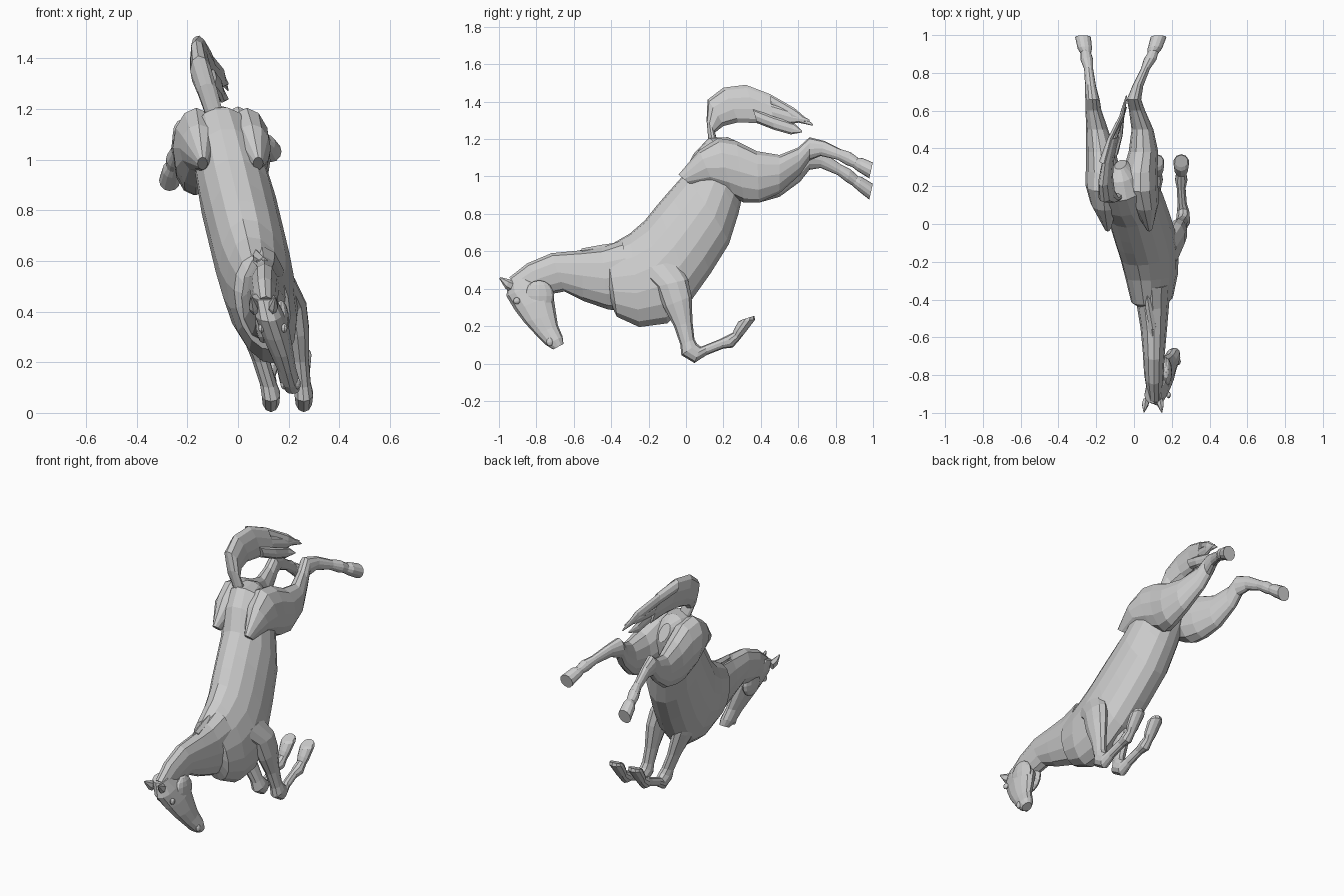
import bpy, bmesh, math
from mathutils import Vector


def loft(name, sections, sides=12, roll=0.0):
    """Skin rings; section = (y, z of one edge, y, z of opposite edge, half width, centre x)."""
    bm = bmesh.new()
    rings = []
    side = Vector((math.cos(roll), 0, math.sin(roll)))
    for y1, z1, y2, z2, hw, x in sections:
        c = Vector((x, (y1 + y2) / 2, (z1 + z2) / 2))
        up = Vector((-math.tan(roll) * (z1 - c.z), y1 - c.y, z1 - c.z))
        angles = [2 * math.pi * i / sides for i in range(sides)]
        rings.append([bm.verts.new(c + up * math.cos(a) + side * hw * math.sin(a)) for a in angles])
    for a, b in zip(rings, rings[1:]):
        for i in range(sides):
            j = (i + 1) % sides
            bm.faces.new((a[i], a[j], b[j], b[i]))
    bm.faces.new(rings[0])
    bm.faces.new(rings[-1])
    bmesh.ops.recalc_face_normals(bm, faces=bm.faces)
    me = bpy.data.meshes.new(name)
    bm.to_mesh(me)
    bm.free()
    ob = bpy.data.objects.new(name, me)
    bpy.context.collection.objects.link(ob)
    return ob


# Trunk, leaning sideways as it rises
body = [(-.45, .53, -.425, .37, .06), (-.43, .62, -.37, .25, .105),
        (-.30, .695, -.25, .195, .13), (-.22, .765, -.10, .215, .145),
        (-.16, .84, .03, .34, .15), (-.10, .91, .13, .48, .15),
        (-.02, 1.0, .23, .64, .15), (.04, 1.12, .28, .80, .14),
        (.12, 1.205, .31, .93, .125), (.22, 1.21, .33, 1.0, .085),
        (.29, 1.18, .34, 1.08, .03)]
loft("trunk", [s + (.2 - .24 * (s[1] + s[3]) / 2,) for s in body], 16, math.radians(13))

# Neck, withers mane and low crest
loft("neck", [(-.34, .66, -.28, .27, .10, .095), (-.45, .62, -.42, .29, .085, .10),
              (-.56, .605, -.55, .335, .07, .105), (-.72, .59, -.65, .385, .058, .105),
              (-.85, .535, -.73, .37, .052, .105), (-.945, .46, -.82, .35, .042, .11)])
for i, (y, z, x) in enumerate([(-.40, .63, .06), (-.52, .60, .075)]):
    loft(f"mane_lock_{i}", [(y - .16, z - .015, y - .15, z - .06, .02, x + .04),
                            (y - .05, z + .005, y - .04, z - .06, .022, x + .02),
                            (y + .09, z + .025, y + .09, z + .015, .006, x)], 6)

# Head turned a little to the side
loft("head", [(-.95, .445, -.86, .475, .045, .10), (-.96, .36, -.78, .435, .058, .12),
              (-.915, .285, -.71, .37, .058, .145), (-.865, .22, -.695, .27, .048, .17),
              (-.805, .155, -.685, .205, .038, .19), (-.75, .10, -.66, .145, .04, .205),
              (-.71, .075, -.655, .105, .028, .215)])


def ball(name, loc, scale):
    bpy.ops.mesh.primitive_uv_sphere_add(segments=12, ring_count=8, location=loc)
    ob = bpy.context.object
    ob.name, ob.scale = name, scale
    return ob


for s, tag in ((-1, "left"), (1, "right")):
    ball(f"eye_{tag}", (.138 + s * .045, -.905, .335), (.012, .018, .018))
    ball(f"cheek_{tag}", (.135 + s * .035, -.785, .36), (.032, .08, .085))
    ball(f"nostril_{tag}", (.208 + s * .028, -.728, .115), (.012, .018, .022))
    x = .10 + s * .035
    loft(f"ear_{tag}", [(-.94, .385, -.92, .44, .018, x), (-.965, .40, -.945, .45, .02, x + s * .005),
                        (-.999, .455, -.992, .462, .003, x + s * .012)], 6)

# Hind legs kicked out behind, haunches wrapping the rump
hind = [(-.04, 1.01, .02, .96, .02), (.07, 1.14, .15, .95, .075), (.17, 1.205, .25, .89, .093),
        (.27, 1.19, .31, .86, .09), (.38, 1.135, .39, .86, .078),
        (.50, 1.115, .50, .91, .058), (.60, 1.155, .61, 1.01, .042), (.66, 1.21, .66, 1.085, .038),
        (.74, 1.19, .72, 1.11, .029), (.83, 1.145, .81, 1.09, .024), (.88, 1.13, .86, 1.06, .034),
        (.92, 1.10, .89, 1.05, .028), (.94, 1.10, .915, 1.03, .038), (.999, 1.075, .98, .99, .042)]
hind_x = {"right": [.08, .055, .035, .035, .05, .045, .015, 0, .02, .06, .085, .10, .11, .13],
          "left": [-.14, -.155, -.165, -.165, -.175, -.195, -.215, -.22, -.23, -.24, -.25, -.255, -.26, -.27]}
for tag, xs in hind_x.items():
    secs = []
    for (y1, z1, y2, z2, w), x in zip(hind, xs):
        d = max(0, y1 - .4) * .19 if tag == "left" else 0
        secs.append((y1, z1 - d, y2, z2 - d, w, x))
    loft(f"hind_leg_{tag}", secs[:13], 12)
    loft(f"hind_hoof_{tag}", secs[12:], 12)

# Forelegs folded under the chest
fore = [(-.26, .50, -.05, .55, .04), (-.16, .41, .01, .45, .052), (-.12, .30, .03, .36, .048),
        (-.065, .20, .035, .22, .036), (-.03, .10, .045, .13, .034), (-.025, .045, .06, .105, .038),
        (.045, .003, .08, .09, .034), (.11, .045, .105, .10, .026), (.20, .08, .18, .13, .024),
        (.25, .085, .22, .15, .034), (.285, .125, .25, .165, .028), (.305, .15, .26, .19, .036),
        (.37, .235, .28, .225, .042), (.365, .255, .30, .235, .036)]
fore_x = {"right": [.185, .22, .235, .245, .255, .26, .26, .255] + [.25] * 6,
          "left": [.02, .03, .055, .09, .12, .13, .13, .125] + [.12] * 6}
for tag, xs in fore_x.items():
    secs = [s + (x,) for s, x in zip(fore, xs)]
    loft(f"foreleg_{tag}", secs[:12], 10)
    loft(f"fore_hoof_{tag}", secs[11:], 10)

# Tail arching up and back as one sheet, parted into locks at the end
tail = [(.12, 1.19, .18, 1.15, .035, -.09), (.11, 1.30, .155, 1.235, .04, -.12),
        (.115, 1.41, .20, 1.27, .043, -.145), (.20, 1.475, .28, 1.29, .036, -.15),
        (.32, 1.49, .38, 1.285, .028, -.135), (.45, 1.44, .47, 1.25, .016, -.10)]
loft("tail", tail, 10, math.radians(10))
tips = [(.68, 1.275), (.66, 1.30), (.62, 1.24)]
for i, (ty, tz) in enumerate(tips):
    a, b = max(0, i / 3 - .05), min(1, (i + 1) / 3 + .05)
    secs = []
    for y1, z1, y2, z2, w, x in tail[4:]:
        p, q = Vector((y1, z1)), Vector((y2, z2))
        s, e = p.lerp(q, a), p.lerp(q, b)
        secs.append((s.x, s.y, e.x, e.y, w * .9, x + .025 * (i - 1)))
    secs.append((.58, tz * .45 + secs[-1][1] * .55, .56, tz * .55 + secs[-1][3] * .45 - .02, .014, -.065))
    secs.append((ty, tz + .004, ty, tz - .004, .003, -.04))
    loft(f"tail_lock_{i}", secs, 8)
